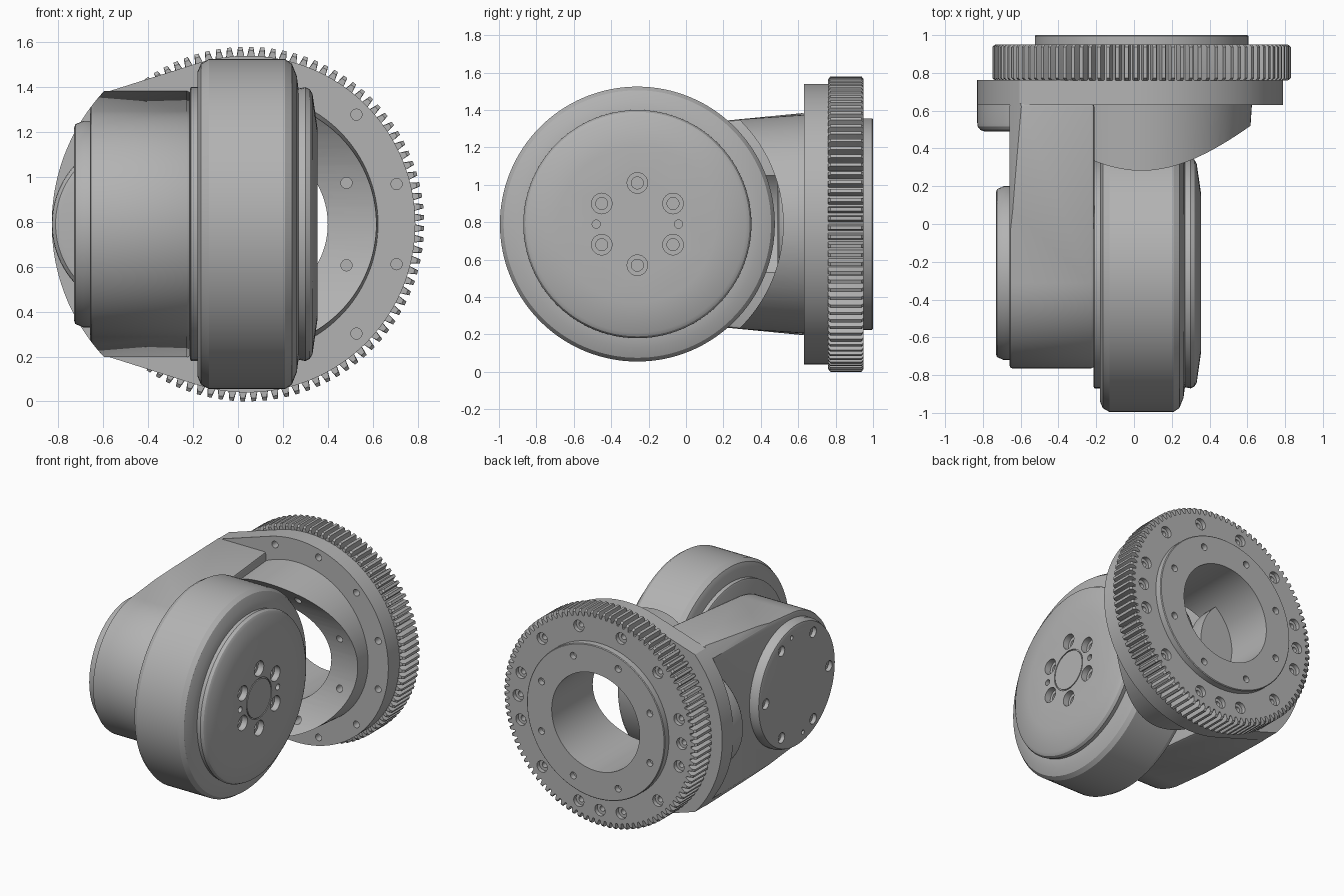
import bpy, bmesh
from math import sin, cos, pi, radians, sqrt
from mathutils import Vector

cube = bpy.data.objects.get("Cube")
if cube:
    bpy.data.objects.remove(cube)

grey = bpy.data.materials.new("machined_grey")
grey.use_nodes = True
grey.diffuse_color = (0.45, 0.45, 0.45, 1)
grey.node_tree.nodes["Principled BSDF"].inputs["Base Color"].default_value = (0.45, 0.45, 0.45, 1)

X, Y, Z = Vector((1, 0, 0)), Vector((0, 1, 0)), Vector((0, 0, 1))
FRAME = {"x": (X, Y, Z), "y": (Y, Z, X)}
MID = 0.79
HUB = Vector((0, -0.26, MID))      # wheel axis, runs along x
RING = Vector((0.04, 0, MID))      # gear axis, runs along y


def loft(bm, rings):
    """Skin a list of equal point loops and close both ends."""
    loops = [[bm.verts.new(p) for p in ring] for ring in rings]
    n = len(loops[0])
    for a, b in zip(loops, loops[1:]):
        for i in range(n):
            j = (i + 1) % n
            bm.faces.new((a[i], a[j], b[j], b[i]))
    bm.faces.new(loops[0][::-1])
    bm.faces.new(loops[-1])


def circle(axis, centre, r, t, seg):
    n, u, v = FRAME[axis]
    return [centre + n * t + r * (cos(2 * pi * i / seg) * u + sin(2 * pi * i / seg) * v)
            for i in range(seg)]


def make(name, bm):
    bmesh.ops.recalc_face_normals(bm, faces=bm.faces)
    mesh = bpy.data.meshes.new(name)
    bm.to_mesh(mesh)
    bm.free()
    mesh.materials.append(grey)
    ob = bpy.data.objects.new(name, mesh)
    bpy.context.collection.objects.link(ob)
    return ob


def lathe(name, axis, centres, profile, seg=96):
    """Turn a (position, radius) profile about an axis at each centre."""
    bm = bmesh.new()
    for c in centres:
        loft(bm, [circle(axis, c, r, t, seg) for t, r in profile])
    return make(name, bm)


def prism(name, points, axis, start, end):
    bm = bmesh.new()
    n = FRAME[axis][0]
    loft(bm, [[p + n * t for p in points] for t in (start, end)])
    return make(name, bm)


def combine(targets, tool, mode="DIFFERENCE"):
    """Boolean each target with the tool, then discard the tool."""
    tool.hide_render = True
    for ob in targets:
        bpy.context.view_layer.objects.active = ob
        mod = ob.modifiers.new("cut", "BOOLEAN")
        mod.operation, mod.solver, mod.object = mode, "EXACT", tool
        bpy.ops.object.modifier_apply(modifier=mod.name)
    bpy.data.objects.remove(tool)


def spots(axis, centre, radius, angles):
    """Points on a bolt circle, angles in degrees."""
    _, u, v = FRAME[axis]
    return [centre + radius * (cos(radians(a)) * u + sin(radians(a)) * v) for a in angles]


# Wheel
tyre = lathe("wheel_rim", "x", [HUB],
             [(-0.18, 0.68), (-0.165, 0.715), (-0.13, 0.735), (0.21, 0.735),
              (0.24, 0.715), (0.262, 0.66), (0.27, 0.6)], 128)
backing = lathe("wheel_back_plate", "x", [HUB], [(-0.215, 0.6), (-0.21, 0.61), (-0.17, 0.61)])
cap = lathe("wheel_cover", "x", [HUB],
            [(0.25, 0.6), (0.3, 0.61), (0.32, 0.6), (0.332, 0.58), (0.355, 0.42)])
sixth = range(0, 360, 60)
combine([cap], lathe("bolt_cutter", "x", spots("x", HUB, 0.22, [a + 30 for a in sixth]),
                     [(0.28, 0.032), (0.31, 0.032), (0.3101, 0.055), (0.4, 0.055)], 24))
combine([cap], lathe("pin_cutter", "x", spots("x", HUB, 0.22, (0, 180)),
                     [(0.31, 0.022), (0.4, 0.022)], 16))
combine([cap], lathe("recess_cutter", "x", [HUB], [(0.347, 0.148), (0.4, 0.148)], 48))
plug = lathe("wheel_centre_disc", "x", [HUB], [(0.34, 0.14), (0.355, 0.14)], 48)

# Side arm: round nose widening towards the flange
nose = [HUB + 0.505 * Vector((0, cos(a), sin(a)))
        for a in [radians(96 + 168 * i / 48) for i in range(49)]]
arm_outline = [Vector((0, 0.64, MID + 0.595))] + nose + [Vector((0, 0.64, MID - 0.595))]
arm = prism("side_arm", arm_outline, "x", -0.66, -0.21)
bpy.context.view_layer.objects.active = arm
bevel = arm.modifiers.new("edge", "BEVEL")
bevel.width, bevel.segments = 0.018, 2
bevel.limit_method, bevel.angle_limit = "ANGLE", radians(40)
bpy.ops.object.modifier_apply(modifier="edge")
combine([arm], lathe("arm_trim", "y", [RING], [(-1, 0.87), (1, 0.87)], 128), "INTERSECT")

# Arm end cover
cover = lathe("arm_cover", "x", [HUB],
              [(-0.73, 0.43), (-0.725, 0.445), (-0.69, 0.46), (-0.65, 0.46)])
combine([cover], lathe("cover_bolt_cutter", "x", spots("x", HUB, 0.37, sixth),
                       [(-0.8, 0.038), (-0.7, 0.038), (-0.6999, 0.02), (-0.68, 0.02)], 20))
combine([cover], lathe("cover_pin_cutter", "x", spots("x", HUB, 0.38, (80, 260)),
                       [(-0.8, 0.016), (-0.7, 0.016)], 12))

# Cup behind the wheel, hollowed to clear it
cup = lathe("wheel_cup", "y", [RING], [(0.2, 0.555), (0.64, 0.585)], 128)
combine([cup], lathe("clearance_cutter", "x", [HUB], [(-0.215, 0.78), (1, 0.78)], 128))

# Flange: a disc with a wider lobe on the arm side
R, LOBE, HALF = 0.75, 0.87, 42


def flange_point(deg):
    a = radians(deg)
    off = abs(deg - 180)
    if off <= HALF:
        r = LOBE
    else:
        # straight tangent from the lobe corner to the disc
        touch = HALF + 30.45
        r = R / cos(radians(touch - off)) if off < touch else R
    return RING + r * Vector((cos(a), 0, sin(a)))


flange = prism("flange", [flange_point(a) for a in range(0, 360, 2)], "y", 0.63, 0.762)
lobe = lathe("flange_lobe", "y", [Vector((-0.44, 0, MID))],
             [(0.49, 0.35), (0.497, 0.373), (0.515, 0.387), (0.535, 0.39), (0.64, 0.39)])

# Ring gear with chamfered tooth ends
TEETH, ROOT = 100, 0.745
bm = bmesh.new()
rings = []
for t, tip in ((0.76, 0.775), (0.772, 0.79), (0.938, 0.79), (0.95, 0.775)):
    ring = []
    for i in range(TEETH):
        for step, r in ((0, ROOT), (0.24, ROOT), (0.42, tip), (0.8, tip)):
            a = 2 * pi * (i + step) / TEETH
            ring.append(RING + Vector((r * cos(a), t, r * sin(a))))
    rings.append(ring)
loft(bm, rings)
gear = make("ring_gear", bm)
boss = lathe("rear_boss", "y", [RING], [(0.94, 0.565), (0.995, 0.565), (1.0, 0.56)], 128)

# Central bore and bolt holes
combine([boss, gear, flange, cup, arm],
        lathe("bore_cutter", "y", [RING], [(0.4, 0.36), (1.1, 0.36)]))
twelve = list(range(15, 360, 30))
combine([gear], lathe("gear_bolt_cutter", "y",
                      spots("y", RING, 0.67, twelve + [90, 270, 180]),
                      [(0.87, 0.02), (0.92, 0.02), (0.9201, 0.042), (1.1, 0.042)], 20))
combine([flange], lathe("flange_hole_cutter", "y", spots("y", RING, 0.69, twelve),
                        [(0.5, 0.025), (0.7, 0.025)], 16))
eight = [22.5 + 45 * i for i in range(8)]
combine([boss], lathe("boss_hole_cutter", "y", spots("y", RING, 0.48, eight),
                      [(0.96, 0.025), (1.1, 0.025)], 16))
combine([cup], lathe("cup_hole_cutter", "y", spots("y", RING, 0.48, eight),
                     [(0.3, 0.025), (0.6, 0.025)], 16))

# Smooth the round faces, keep edges crisp
parts = [tyre, backing, cap, plug, arm, cover, cup, flange, lobe, gear, boss]
bpy.ops.object.select_all(action="DESELECT")
for ob in parts:
    ob.select_set(True)
bpy.context.view_layer.objects.active = parts[0]
bpy.ops.object.shade_smooth_by_angle(angle=radians(28))
